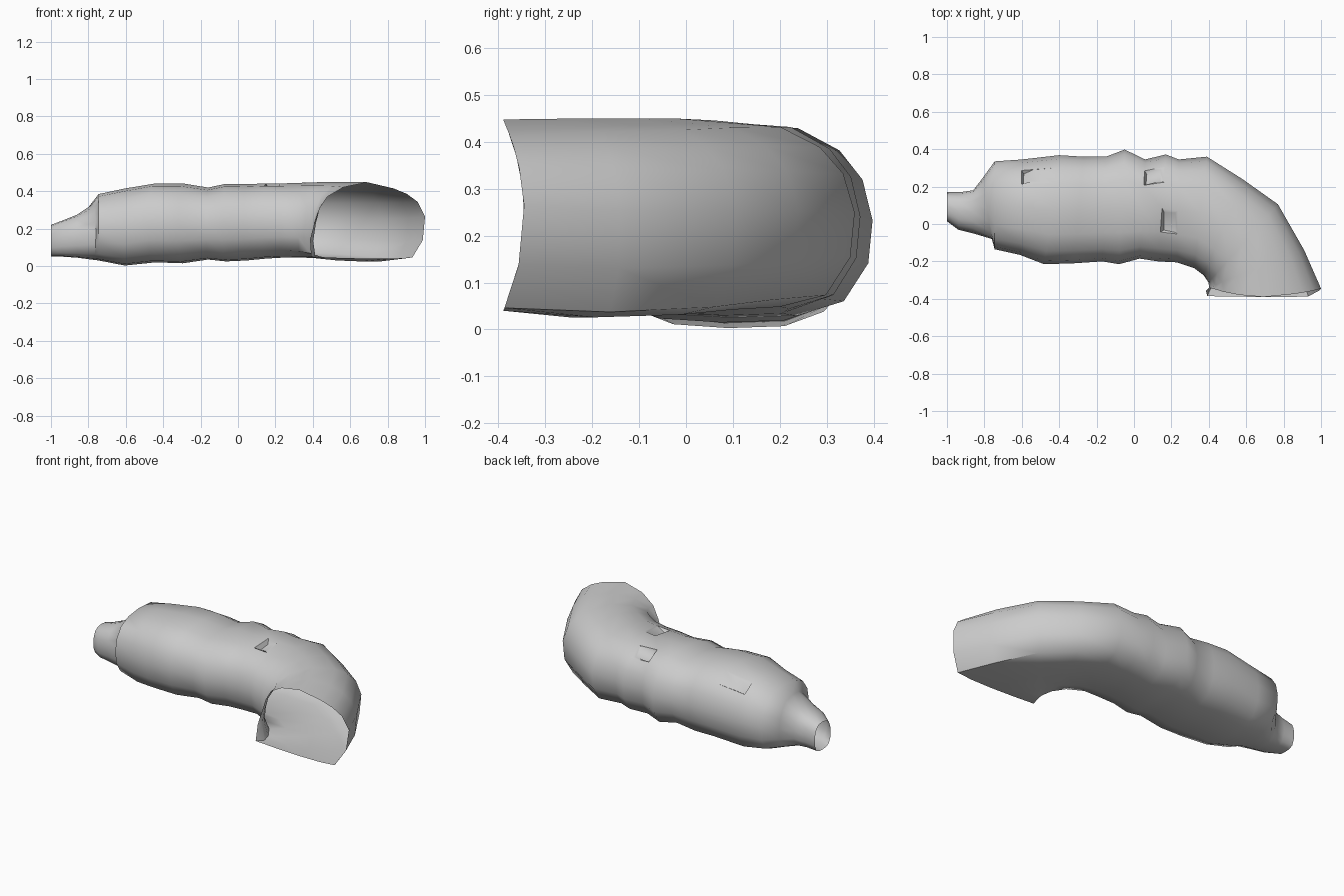
import bpy, bmesh
from mathutils import Vector

# Each section: inner (front) x,y ; outer (back) x,y ; z low, z high
WRIST = [
    (-1.00, 0.015, -1.00, 0.17, 0.05, 0.22),
    (-0.94, -0.03, -0.93, 0.17, 0.05, 0.245),
    (-0.86, -0.05, -0.86, 0.18, 0.045, 0.275),
    (-0.76, -0.08, -0.81, 0.245, 0.035, 0.325),
]
SLEEVE = [
    (-0.745, -0.135, -0.745, 0.335, 0.03, 0.385),
    (-0.61, -0.165, -0.60, 0.345, 0.003, 0.415),
    (-0.48, -0.215, -0.40, 0.368, 0.02, 0.442),
    (-0.32, -0.21, -0.27, 0.36, 0.015, 0.442),
    (-0.17, -0.20, -0.15, 0.36, 0.035, 0.42),
    (-0.08, -0.215, -0.05, 0.398, 0.025, 0.44),
    (0.03, -0.185, 0.06, 0.345, 0.03, 0.438),
    (0.13, -0.20, 0.17, 0.372, 0.04, 0.442),
    (0.23, -0.205, 0.24, 0.345, 0.045, 0.442),
]
ELBOW = [
    (0.32, -0.24, 0.39, 0.36, 0.045, 0.446),
    (0.37, -0.28, 0.58, 0.24, 0.04, 0.45),
    (0.395, -0.315, 0.77, 0.105, 0.03, 0.45),
    (0.40, -0.34, 0.91, -0.14, 0.025, 0.45),
    (0.385, -0.345, 1.0, -0.345, 0.04, 0.448),
]

# Unit cross-sections (outer side, over the top, inner side, underside)
TUBE = [(1, 0), (.93, .42), (.77, .72), (.48, .95), (0, 1), (-.45, .93),
        (-.76, .74), (-.94, .4), (-1, 0), (-.96, -.44), (-.79, -.8), (-.46, -.96),
        (0, -1), (.47, -.98), (.8, -.83), (.97, -.44)]
MOUTH = [(1, .1), (.87, .49), (.68, .7), (.45, .84), (0, 1), (-.42, .87),
         (-.7, .62), (-.84, .3), (-.92, -.05), (-1, -.5), (-.98, -.95), (-.5, -.98),
         (0, -1), (.45, -1), (.78, -.97), (.96, -.52)]
SIDES = len(TUBE)


def ring(bm, sec, blend=0.0, flare=0.0):
    ix, iy, ox, oy, lo, hi = sec
    a, b = Vector((ix, iy, 0)), Vector((ox, oy, 0))
    verts = []
    for p0, p1 in zip(TUBE, MOUTH):
        u, w = Vector(p0).lerp(Vector(p1), blend)
        p = (a + b) / 2 + (b - a) / 2 * u
        p.z = (lo + hi) / 2 + (hi - lo) / 2 * w
        p.y -= flare * w * w
        verts.append(bm.verts.new(p))
    return verts


# Open tube: wrist, shoulder of the cuff, sleeve and bent elbow
bm = bmesh.new()
rings = [ring(bm, s) for s in WRIST + SLEEVE]
for s, blend in zip(ELBOW, (0.2, 0.4, 0.6, 0.8, 1.0)):
    rings.append(ring(bm, s, blend, 0.045 if blend == 1.0 else 0))
for r0, r1 in zip(rings, rings[1:]):
    for k in range(SIDES):
        j = (k + 1) % SIDES
        bm.faces.new((r0[k], r0[j], r1[j], r1[k]))
bmesh.ops.recalc_face_normals(bm, faces=bm.faces)

# Small pinched folds on the upper side: centre x,y and half sizes
for x, y, sx, sy in ((-0.57, 0.26, 0.03, 0.03), (0.19, 0.0, 0.03, 0.06),
                     (0.10, 0.25, 0.04, 0.04)):
    top = [f for f in bm.faces if f.normal.z > 0.3]
    f = min(top, key=lambda f: (f.calc_center_median().xy - Vector((x, y))).length)
    bmesh.ops.inset_individual(bm, faces=[f], thickness=0.012)
    c, n = f.calc_center_median(), f.normal.copy()
    for i, v in enumerate(f.verts):
        vx = min(max(v.co.x, x - sx), x + sx)
        vy = min(max(v.co.y, y - sy), y + sy)
        vz = c.z - (n.x * (vx - c.x) + n.y * (vy - c.y)) / n.z
        v.co = Vector((vx, vy, vz)) - n * (0.025 if i < 2 else 0)

mesh = bpy.data.meshes.new("bent_sleeve")
bm.to_mesh(mesh)
bm.free()
obj = bpy.data.objects.new("bent_sleeve", mesh)
bpy.context.collection.objects.link(obj)
bpy.context.view_layer.objects.active = obj
obj.select_set(True)
bpy.ops.object.shade_smooth_by_angle(angle=0.9)
